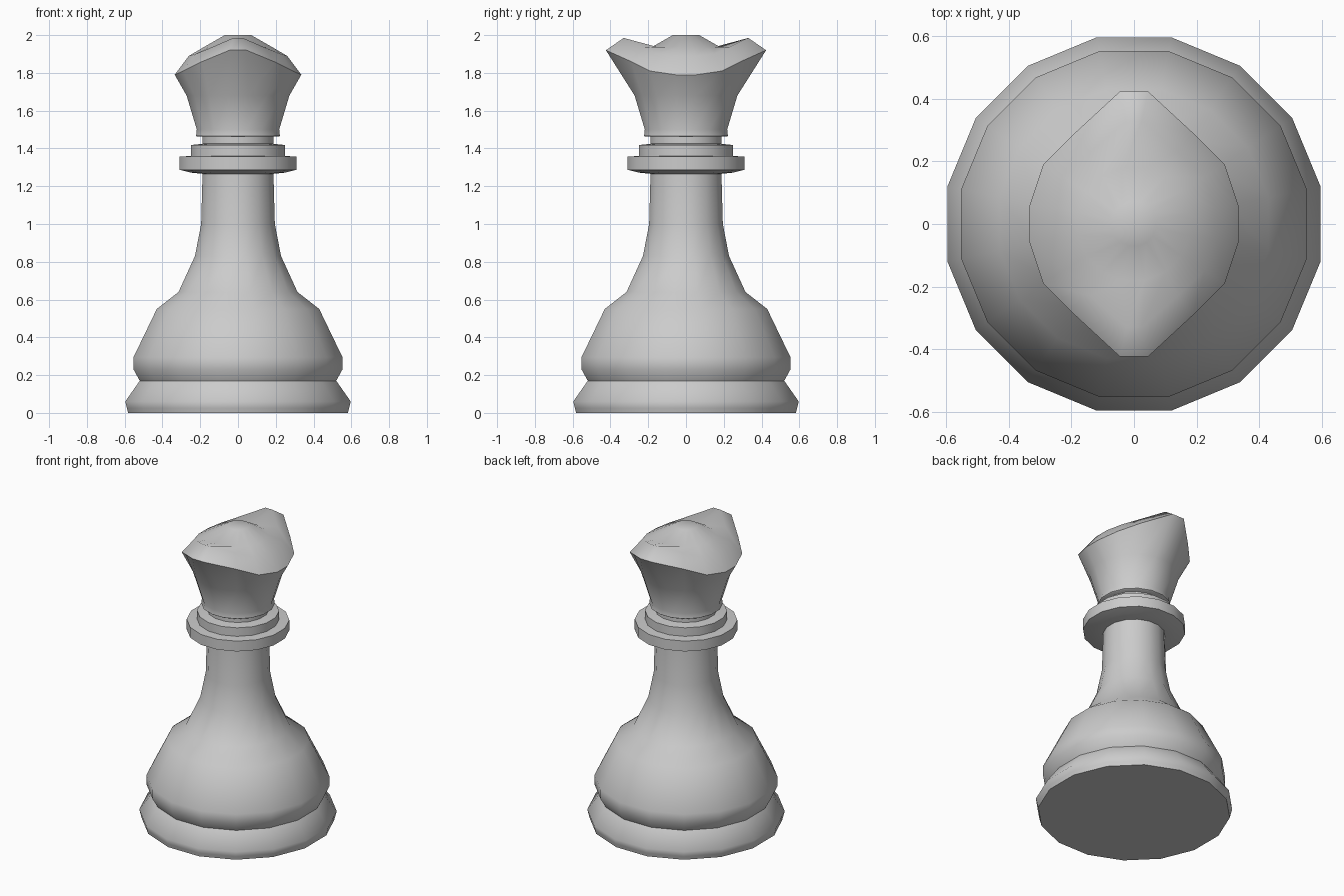
import bpy, bmesh
from math import cos, sin, pi

if "Cube" in bpy.data.objects:
    bpy.data.objects.remove(bpy.data.objects["Cube"])

N = 16
ANGLES = [(i + 0.5) * 2 * pi / N for i in range(N)]
R = 1 / cos(pi / N)   # flat half-width -> corner radius


def circle(half_width, z):
    return [(half_width * R * cos(a), half_width * R * sin(a), z) for a in ANGLES]


def mirrored_ring(quarter):
    """16-point ring from 4 points running from the +x side to the +y side."""
    q = list(quarter)
    full = q + [(-x, y, z) for x, y, z in reversed(q)]
    return full + [(-x, -y, z) for x, y, z in full]


def skin(name, rings, peak=None, angle=45):
    bm = bmesh.new()
    loops = [[bm.verts.new(p) for p in ring] for ring in rings]
    for a, b in zip(loops, loops[1:]):
        for i in range(N):
            j = (i + 1) % N
            bm.faces.new((a[i], a[j], b[j], b[i]))
    bm.faces.new(loops[0][::-1])
    bm.faces.new(loops[-1])
    bmesh.ops.recalc_face_normals(bm, faces=bm.faces)
    mesh = bpy.data.meshes.new(name)
    bm.to_mesh(mesh)
    bm.free()
    obj = bpy.data.objects.new(name, mesh)
    bpy.context.collection.objects.link(obj)
    bpy.ops.object.select_all(action='DESELECT')
    obj.select_set(True)
    bpy.context.view_layer.objects.active = obj
    bpy.ops.object.shade_smooth_by_angle(angle=angle * pi / 180)
    return obj


# Turned base and stem
body = [(0.582, 0), (0.588, 0.025), (0.597, 0.06), (0.52, 0.17), (0.553, 0.23),
        (0.553, 0.295), (0.43, 0.55), (0.315, 0.64), (0.228, 0.83),
        (0.195, 1.0), (0.187, 1.29)]
skin("base_and_stem", [circle(*p) for p in body], angle=60)

# Stepped collar and neck
collar = [(0.18, 1.265), (0.25, 1.272), (0.31, 1.287), (0.31, 1.357), (0.248, 1.36),
          (0.248, 1.418), (0.187, 1.425), (0.187, 1.47)]
skin("collar", [circle(*p) for p in collar])

# Head with two raised tips along y and a domed centre
rim = [(0.335, 0.055, 1.79), (0.29, 0.19, 1.81), (0.19, 0.29, 1.86), (0.045, 0.424, 1.92)]
crest = [(0.26, 0.05, 1.89), (0.225, 0.15, 1.90), (0.14, 0.23, 1.935), (0.025, 0.33, 1.985)]
head = [circle(0.215, 1.462), circle(0.222, 1.467), circle(0.218, 1.50), circle(0.272, 1.68),
        mirrored_ring(rim), mirrored_ring(crest), circle(0.18, 1.937), circle(0.07, 2.0)]
skin("head", head, angle=60)
